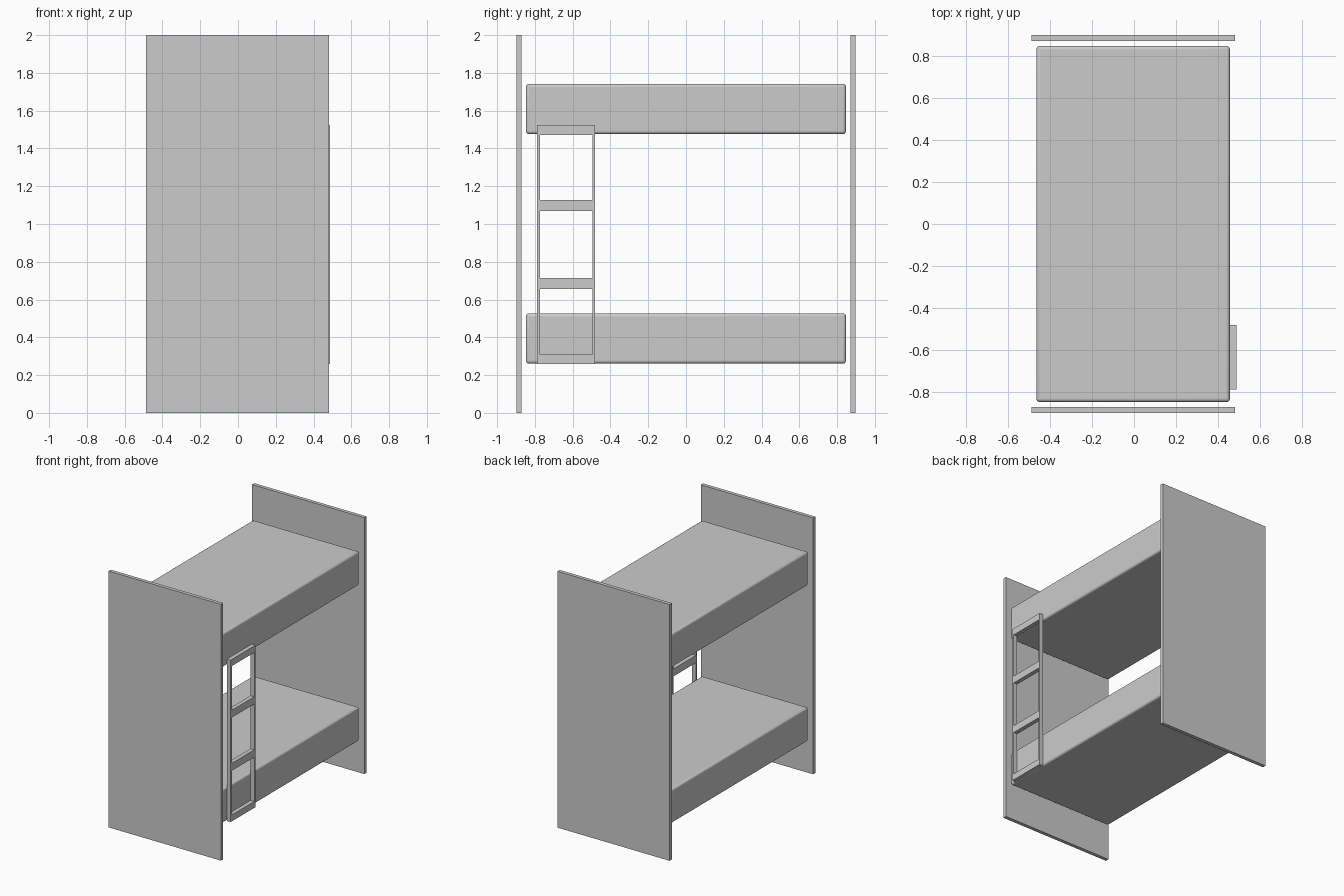
import bpy

if "Cube" in bpy.data.objects:
    bpy.data.objects.remove(bpy.data.objects["Cube"])


def box(name, lo, hi, bevel=0.0):
    """Axis-aligned box between two corners, with optional rounded edges."""
    centre = [(a + b) / 2 for a, b in zip(lo, hi)]
    bpy.ops.mesh.primitive_cube_add(size=1, location=centre)
    ob = bpy.context.object
    ob.name = name
    ob.scale = [b - a for a, b in zip(lo, hi)]
    bpy.ops.object.transform_apply(location=False, rotation=False, scale=True)
    if bevel:
        mod = ob.modifiers.new("rounded_edges", 'BEVEL')
        mod.width = bevel
        mod.segments = 4
        bpy.ops.object.shade_smooth_by_angle()
    return ob


# End panels
box("front_end_panel", (-0.488, -0.898, 0), (0.481, -0.87, 2))
box("back_end_panel", (-0.488, 0.87, 0), (0.481, 0.898, 2))

# Mattresses
for name, z in (("lower_mattress", 0.261), ("upper_mattress", 1.476)):
    box(name, (-0.464, -0.847, z), (0.456, 0.847, z + 0.266), 0.016)

# Ladder rails
X0, X1 = 0.455, 0.488
box("ladder_rail_front", (X0, -0.788, 0.26), (X1, -0.773, 1.524))
box("ladder_rail_back", (X0, -0.496, 0.26), (X1, -0.481, 1.524))

# Ladder rungs, between the rails
rungs = ((0.26, 0.31), (0.655, 0.713), (1.07, 1.127), (1.472, 1.524))
for i, (z0, z1) in enumerate(rungs):
    box(f"ladder_rung_{i + 1}", (X0, -0.773, z0), (X1, -0.496, z1))
